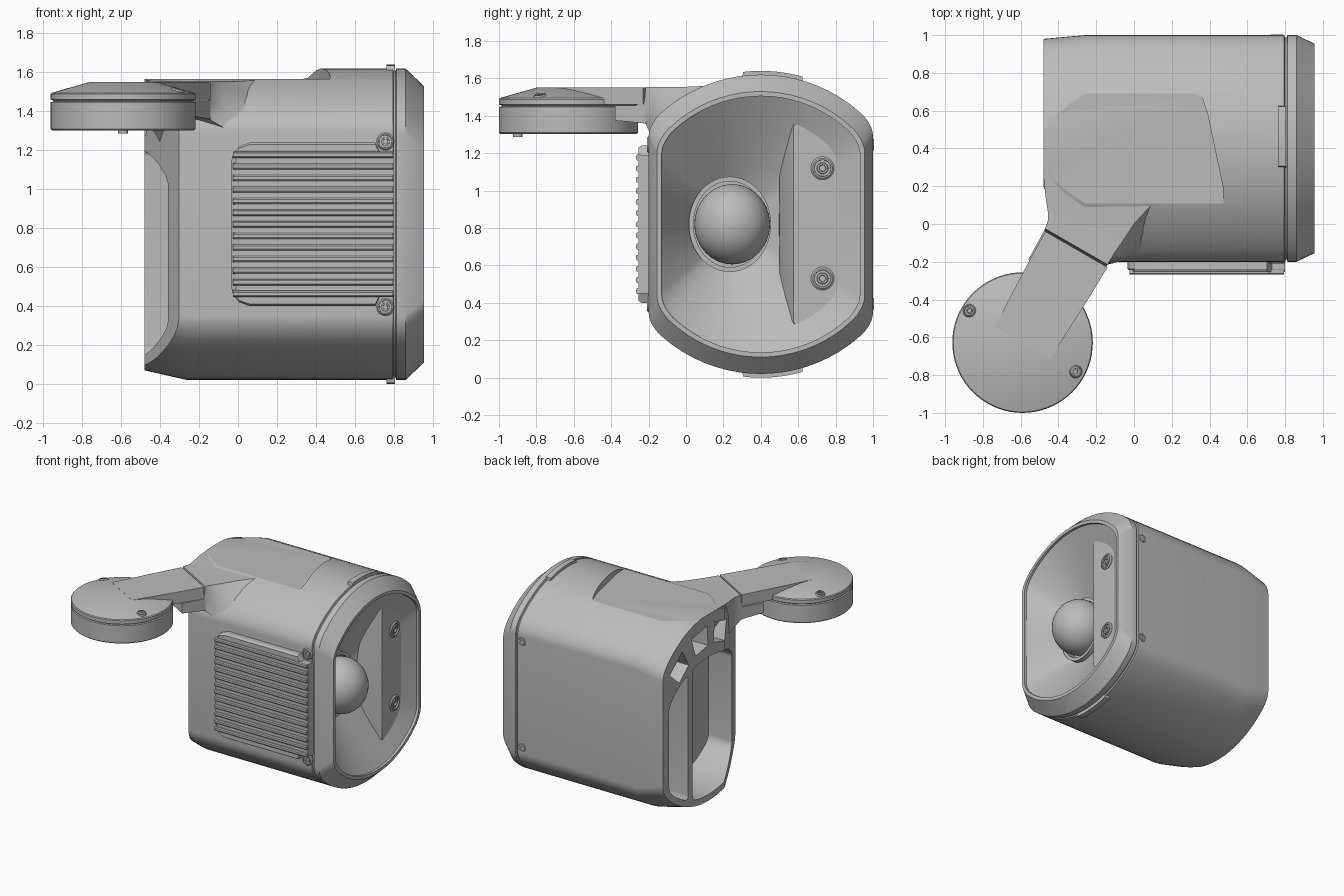
import bpy, bmesh
from math import sin, cos, pi, sqrt, atan2, radians
from mathutils import Vector

cube = bpy.data.objects.get("Cube")
if cube:
    bpy.data.objects.remove(cube)

GREY = (0.5, 0.5, 0.5, 1)
mat = bpy.data.materials.new("plain grey")
mat.use_nodes = True
mat.diffuse_color = GREY
mat.node_tree.nodes["Principled BSDF"].inputs["Base Color"].default_value = GREY

CY, CZ = 0.4, 0.82  # axis of the housing


def smooth(obj, angle=28):
    bpy.ops.object.select_all(action='DESELECT')
    obj.select_set(True)
    bpy.context.view_layer.objects.active = obj
    bpy.ops.object.shade_smooth_by_angle(angle=radians(angle))


def loft(name, rings, caps=(True, True), angle=28):
    """Skin closed rings of equal point count."""
    bm = bmesh.new()
    rows = [[bm.verts.new(p) for p in ring] for ring in rings]
    n = len(rows[0])
    for a, b in zip(rows, rows[1:]):
        for i in range(n):
            j = (i + 1) % n
            bm.faces.new((a[i], a[j], b[j], b[i]))
    if caps[0]:
        bm.faces.new(rows[0][::-1])
    if caps[1]:
        bm.faces.new(rows[-1])
    if all(caps):
        bmesh.ops.recalc_face_normals(bm, faces=bm.faces)
    mesh = bpy.data.meshes.new(name)
    bm.to_mesh(mesh)
    bm.free()
    obj = bpy.data.objects.new(name, mesh)
    mesh.materials.append(mat)
    bpy.context.collection.objects.link(obj)
    smooth(obj, angle)
    return obj


def lathe(name, prof, loc, axis=(0, 0, 1), n=32):
    """Turn (radius, height) pairs about an axis."""
    q = Vector((0, 0, 1)).rotation_difference(Vector(axis))
    return loft(name, [[q @ Vector((r * cos(2 * pi * i / n), r * sin(2 * pi * i / n), h)) + Vector(loc)
                        for i in range(n)] for r, h in prof])


def prism(name, pts, a, b, place):
    return loft(name, [[place(u, v, w) for u, v in pts] for w in (a, b)])


def along_x(y, z, x): return (x, y, z)
def along_z(x, y, z): return (x, y, z)


def profile(r, y0, y1, k=0.06, top=None, squash=1, n=18):
    """Circle about the housing axis, clipped at y0 and y1, with soft corners."""
    def half(rad):
        def h(y): return sqrt(rad * rad - (y - CY) ** 2)
        def corner(y, s):
            a, c, b = Vector((y, h(y) - k)), Vector((y, h(y))), Vector((y + s * k, h(y + s * k)))
            return [a * (1 - t) ** 2 + c * 2 * t * (1 - t) + b * t * t for t in (0, .2, .4, .6, .8, 1)]
        span = y1 - y0 - 2 * k
        mid = [Vector((y, h(y))) for y in (y1 - k - span * i / n for i in range(1, n))]
        return corner(y1, -1) + mid + corner(y0, 1)[::-1]
    return ([(p.x, CZ + p.y * squash) for p in half(top or r)]
            + [(p.x, CZ - p.y) for p in half(r)[::-1]])


def densify(pts, step=.04):
    out = []
    for (y, z), (v, w) in zip(pts, pts[1:] + pts[:1]):
        n = max(1, int(sqrt((v - y) ** 2 + (w - z) ** 2) / step))
        out += [(y + (v - y) * i / n, z + (w - z) * i / n) for i in range(n)]
    return out


def cut(target, cutter):
    cutter.hide_render = True
    mod = target.modifiers.new("cut", 'BOOLEAN')
    mod.operation, mod.solver, mod.object = 'DIFFERENCE', 'EXACT', cutter
    bpy.ops.object.select_all(action='DESELECT')
    bpy.context.view_layer.objects.active = target
    target.select_set(True)
    bpy.ops.object.modifier_apply(modifier=mod.name)
    bpy.data.objects.remove(cutter)


# Housing: rear taper, seam groove, bevelled front rim and hollow mouth
stations = [(-0.48, .75, .02), (-0.26, .8, 0), (0.795, .8, 0), (0.799, .788, .012), (0.809, .788, .012),
            (0.813, .8, 0), (0.86, .8, 0), (0.955, .71, .045), (0.955, .685, .07), (0.6, .685, .07)]
housing = loft("housing", [[(x, y, z) for y, z in profile(r, -.2 + d, 1 - d)] for x, r, d in stations])

# Slanted rear corner and flattened top
cut(housing, prism("slant_cutter", [(-.7, .2), (-.48, .2), (-.3, -.2), (-.27, -.33), (-.7, -.33)],
                   -.2, 2, along_z))
cut(housing, prism("top_cutter", [(-.7, -.3), (.49, -.3), (.47, .2), (.39, .58), (.36, .67), (.29, .71),
                                  (-.26, .71), (-.7, .71)], 1.565, 2, along_z))

# Rear pockets and the small windows above them
cut(housing, prism("slot_cutter", profile(.7, .66, .9, .04, .56, .72), -.7, -.15, along_x))
cut(housing, prism("pocket_cutter", profile(.7, -.07, .6, .04, .56, .72), -.7, -.15, along_x))
for angle in (51, 80, 106):
    wedge = [(CY + r * cos(radians(angle + s)), CZ + r * sin(radians(angle + s)))
             for r, s in ((.5, -9), (.66, -9), (.66, 9), (.5, 9))]
    cut(housing, prism("window_cutter", wedge, -.7, -.28, along_x))
smooth(housing)

# Lens funnel narrowing from the mouth to the lens
EY = 0.235
outline = densify(profile(.685, -.13, .93))
angles = [atan2(z - CZ, y - EY) for y, z in outline]
throat = [(.675, EY + .21 * cos(a), CZ + .25 * sin(a)) for a in angles]
loft("lens_funnel", [[(.935, y, z) for y, z in outline], throat], (False, False))

# Raised ring and ball lens
ring_rows = []
for x, g in ((.64, .015), (.715, .015), (.715, -.01), (.64, -.01)):
    ring_rows.append([(x, EY + (.205 + g) * cos(2 * pi * i / 48), CZ + (.24 + g) * sin(2 * pi * i / 48))
                      for i in range(48)])
loft("lens_ring", ring_rows)
bpy.ops.mesh.primitive_uv_sphere_add(segments=48, ring_count=24, radius=.202, location=(.74, .247, CZ))
ball = bpy.context.object
ball.name = "lens_ball"
ball.scale.z = 1.06
ball.data.materials.append(mat)
smooth(ball)

# Raised side panel beside the lens, with sloped edges and two screws
loft("side_panel", [[(x, y, z) for y, z in profile(r, y0, y1, .03)]
                    for x, r, y0, y1 in ((.62, .6, .495, .915), (.74, .6, .5, .915), (.875, .57, .575, .9))])


def screw(name, loc, axis, r=.045):
    lathe(name, [(r, -.03), (r, .008), (r * .85, .016), (r * .72, .016), (r * .7, .004),
                 (r * .5, .004), (r * .45, .014), (r * .3, .014), (r * .25, 0)], loc, axis, 24)


for z in (.53, 1.12):
    screw("panel_screw", (.872, .73, z), (1, 0, 0), .062)
for z in (.395, 1.245):
    screw("front_screw", (.757, -.193, z), (0, -1, 0))
    screw("rear_screw", (.757, .988, z), (0, 1, 0), .035)

# Curved latch pads on the top and bottom of the seam
for s in (1, -1):
    arc = [(CY + r * sin(t + .08), CZ + s * r * cos(t + .08))
           for r, ts in ((.82, range(-10, 11)), (.78, range(10, -11, -1)))
           for t in (i * .0195 * (1 if r > .8 else 1.1) for i in ts)]
    prism("latch_pad", arc, .762, .806, along_x)

# Ribbed cooling plate on the front wall
half_plate = [(.8, .37), (.73, .37), (.705, .42), (.06, .42), (.005, .4), (-.025, .365), (-.035, .32)]
plate = [(x, CZ + z) for x, z in half_plate] + [(x, CZ - z) for x, z in half_plate[::-1]]
inset = [(max(x, -.01) if x < .8 else x, CZ + (z - CZ) * .975) for x, z in plate]
loft("cooling_plate", [[(x, -.18, z) for x, z in plate], [(x, -.238, z) for x, z in plate],
                       [(x, -.254, z) for x, z in inset]])
for i in range(13):
    z = CZ + (i - 6) * .0595
    rib = [(-.24, z - .017), (-.262, z - .015), (-.268, z - .008),
           (-.268, z + .008), (-.262, z + .015), (-.24, z + .017)]
    prism("cooling_rib", rib, -.025, .795, along_x)

# Neck blending the housing into the arm: left xy, right xy, bottom, top, flare
sections = [(-.56, -.19, -.23, -.38, 1.375, 1.455, 0), (-.475, -.035, -.145, -.225, 1.36, 1.455, 0),
            (-.47, -.025, -.14, -.215, 1.355, 1.553, 0), (-.455, .02, -.105, -.155, 1.3, 1.553, .07),
            (-.455, .06, -.06, -.09, 1.24, 1.553, .19), (-.465, .12, .0, .0, 1.25, 1.555, .32),
            (-.475, .2, .1, .11, 1.3, 1.56, .42), (-.475, .32, .24, .22, 1.35, 1.563, .4),
            (-.3, .42, .38, .32, 1.4, 1.563, .25)]
neck = []
for lx, ly, rx, ry, low, high, f in sections:
    foot = Vector((rx + f * .87, ry - f * .5, low))
    bend = Vector((rx + f * .35, ry - f * .2, high - .45 * f))
    shoulder = Vector((rx, ry, high))
    flank = [foot * (1 - t) ** 2 + bend * 2 * t * (1 - t) + shoulder * t * t for t in (0, .25, .5, .75, 1)]
    neck.append([(lx + f * .3, ly - f * .17, low)] + flank + [(lx, ly, high)])
loft("neck", neck, angle=40)

# Arm cover strip, running from the disc to the neck
hub = Vector((-.59, -.628, 0))
d, side = Vector((.5, .866, 0)), Vector((.866, -.5, 0))
strip = []
for t, w in ((0, .17), (.36, .185), (.57, .19)):
    strip.append([hub + d * t + side * s * w + Vector((0, 0, z))
                  for s, z in ((-1, 1.46), (1, 1.46), (1, 1.552), (-1, 1.552))])
loft("arm_cover", strip)

# Mounting disc in two layers, with screws and a stud
lathe("disc_base", [(.364, 1.302), (.372, 1.31), (.372, 1.448), (.357, 1.45), (.357, 1.47)], hub, n=72)
lathe("disc_cover", [(.357, 1.455), (.372, 1.46), (.372, 1.488), (.367, 1.495), (.17, 1.551)], hub, n=72)
for x, y in ((-.87, -.46), (-.31, -.78)):
    screw("disc_screw", (x, y, 1.5), ((x - hub.x) * .85, (y - hub.y) * .85, 1), .035)
lathe("stud", [(.025, 1.287), (.025, 1.32)], (-.59, -.9, 0), n=20)
